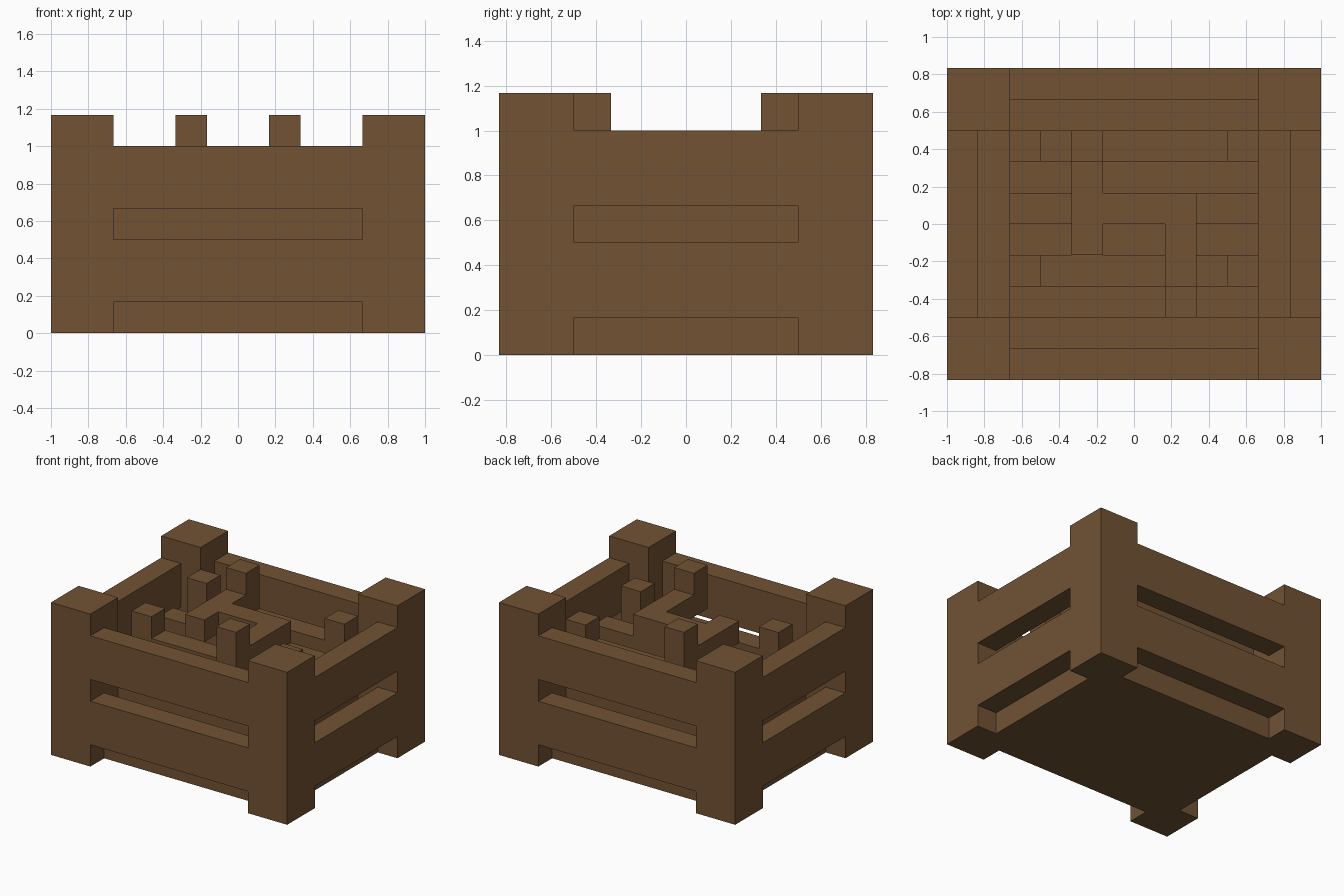
import bpy

if "Cube" in bpy.data.objects:
    bpy.data.objects.remove(bpy.data.objects["Cube"], do_unlink=True)

UNIT = 1 / 6  # the whole model sits on a block grid

brown = bpy.data.materials.new("wood_brown")
brown.use_nodes = True
color = (0.165, 0.084, 0.034, 1)
brown.diffuse_color = color
bsdf = brown.node_tree.nodes["Principled BSDF"]
bsdf.inputs["Base Color"].default_value = color
bsdf.inputs["Roughness"].default_value = 0.9


def box(name, x, y, z):
    """Box spanning the given (low, high) grid ranges."""
    spans = (x, y, z)
    bpy.ops.mesh.primitive_cube_add(size=1)
    obj = bpy.context.object
    obj.name = name
    for v in obj.data.vertices:
        v.co = [(s[1] if c > 0 else s[0]) * UNIT for c, s in zip(v.co, spans)]
    obj.data.materials.append(brown)
    return obj


def side(sign, inner, outer):
    """Range between two distances on one side of the centre."""
    return tuple(sorted((sign * inner, sign * outer)))


# Crate frame: corner posts and two levels of rails
for sx in (-1, 1):
    for sy in (-1, 1):
        box("corner_post", side(sx, 4, 6), side(sy, 3, 5), (0, 7))
for s in (-1, 1):
    for level, z in (("lower", (1, 3)), ("upper", (4, 6))):
        box(level + "_long_rail", (-4, 4), side(s, 4, 5), z)
        box(level + "_short_rail", side(s, 5, 6), (-3, 3), z)

# Base plate and solid core
box("base_plate", (-5, 5), (-4, 4), (0, 1))
box("core_block", (-4, 4), (-3, 3), (1, 4))

# Slats laid across the core
for y in (-2, 0, 2):
    box("slat", (-4, 4), (y, y + 1), (4, 5))

# Short pegs at the ends of the outer slats
for x in (-4, 3):
    for y in (-2, 2):
        box("slat_peg", (x, x + 1), (y, y + 1), (5, 6))

# Zigzag bar on top of the slats, with a raised peg at each end
box("zigzag_left_arm", (-2, -1), (-1, 3), (5, 6))
box("zigzag_middle", (-1, 1), (0, 1), (5, 6))
box("zigzag_right_arm", (1, 2), (-3, 1), (5, 6))
box("back_peg", (-2, -1), (2, 3), (6, 7))
box("front_peg", (1, 2), (-3, -2), (6, 7))
